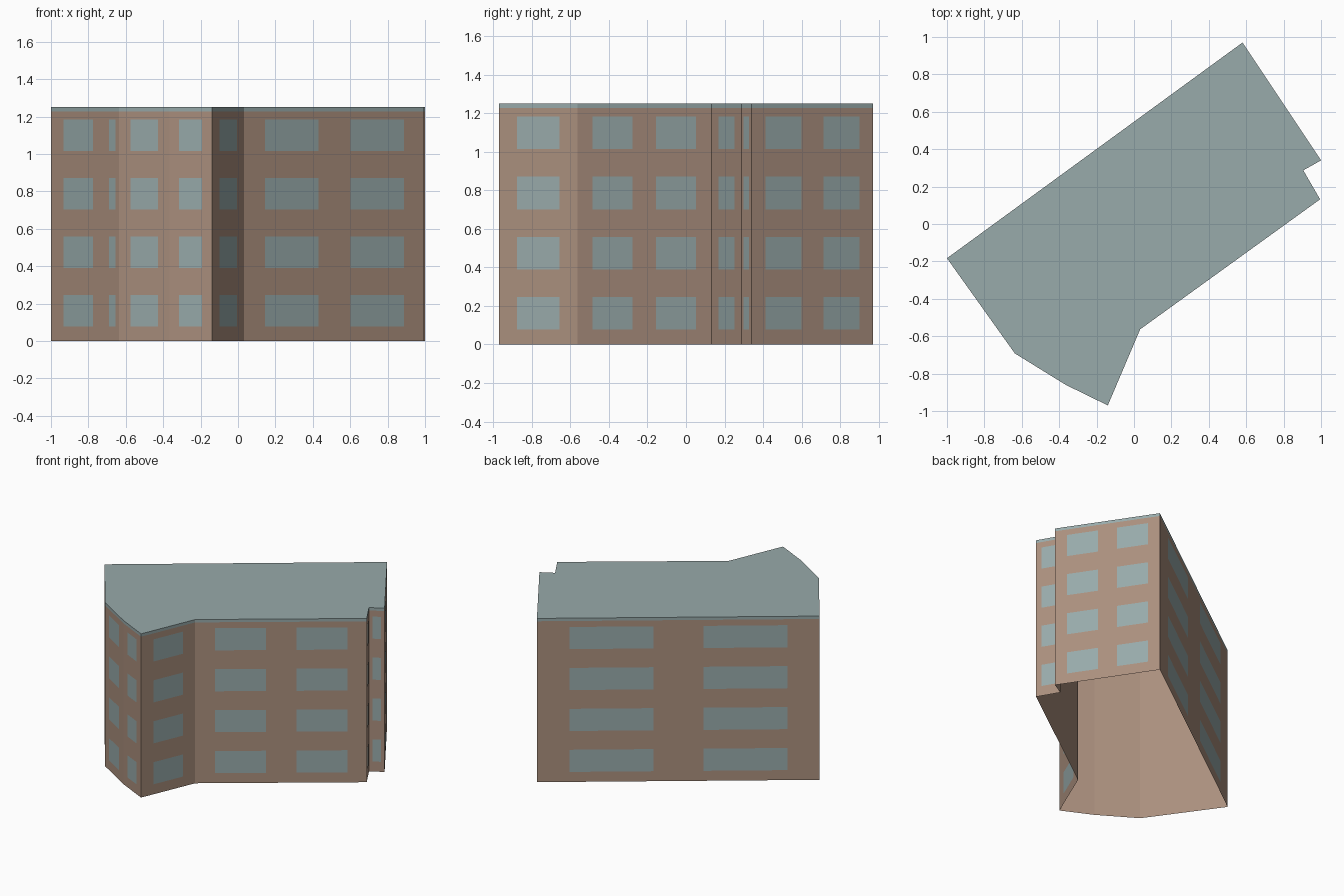
import bpy
import bmesh
from mathutils import Vector

cube = bpy.data.objects.get("Cube")
if cube:
    bpy.data.objects.remove(cube, do_unlink=True)

HEIGHT, EAVES, FLOORS = 1.25, 1.228, 4
STOREY = HEIGHT / FLOORS
SILL, HEAD = 0.077, 0.246
PROUD = 0.002

# Footprint corners, anticlockwise, with the window bays of the wall that starts there
FOOTPRINT = [
    (-1.0, -0.183, 1), (-0.705, -0.597, 1), (-0.637, -0.692, 1),
    (-0.365, -0.86, 1), (-0.14, -0.97, 1), (0.033, -0.563, 2),
    (0.995, 0.132, 1), (0.905, 0.287, 1), (1.0, 0.34, 2), (0.58, 0.97, 2),
]
# Window spans along a wall, as fractions of its length
BAYS = {1: [(0.23, 0.77)], 2: [(0.115, 0.412), (0.59, 0.887)]}


def make_material(name, colour):
    mat = bpy.data.materials.new(name)
    mat.use_nodes = True
    mat.diffuse_color = (*colour, 1)
    bsdf = mat.node_tree.nodes["Principled BSDF"]
    bsdf.inputs["Base Color"].default_value = (*colour, 1)
    bsdf.inputs["Roughness"].default_value = 0.9
    return mat


brick = make_material("warm brown wall", (0.405, 0.277, 0.208))
slate = make_material("grey blue glass and roof", (0.315, 0.405, 0.405))


def add_object(name, bm, mat):
    bmesh.ops.remove_doubles(bm, verts=bm.verts, dist=0.0001)
    mesh = bpy.data.meshes.new(name)
    bm.to_mesh(mesh)
    bm.free()
    mesh.materials.append(mat)
    obj = bpy.data.objects.new(name, mesh)
    bpy.context.collection.objects.link(obj)


def add_panel(bm, left, right, low, high):
    """Upright rectangle between two ground points."""
    bm.faces.new([bm.verts.new((p.x, p.y, z)) for p, z in
                  ((left, low), (right, low), (right, high), (left, high))])


corners = [Vector((x, y, 0)) for x, y, _ in FOOTPRINT]
walls = list(zip(corners, corners[1:] + corners[:1], [p[2] for p in FOOTPRINT]))

# Plain outer walls, an open shell underneath
bm = bmesh.new()
for start, end, _ in walls:
    add_panel(bm, start, end, 0, EAVES)
add_object("walls", bm, brick)

# Window panes set just proud of the walls on every storey
bm = bmesh.new()
for start, end, bays in walls:
    offset = (end - start).cross(Vector((0, 0, 1))).normalized() * PROUD
    for near, far in BAYS[bays]:
        for storey in range(FLOORS):
            add_panel(bm, start.lerp(end, near) + offset, start.lerp(end, far) + offset,
                      storey * STOREY + SILL, storey * STOREY + HEAD)
add_object("windows", bm, slate)

# Flat roof with a thin edge band
bm = bmesh.new()
for start, end, _ in walls:
    add_panel(bm, start, end, EAVES, HEIGHT)
bm.faces.new([bm.verts.new((p.x, p.y, HEIGHT)) for p in corners])
add_object("roof", bm, slate)
